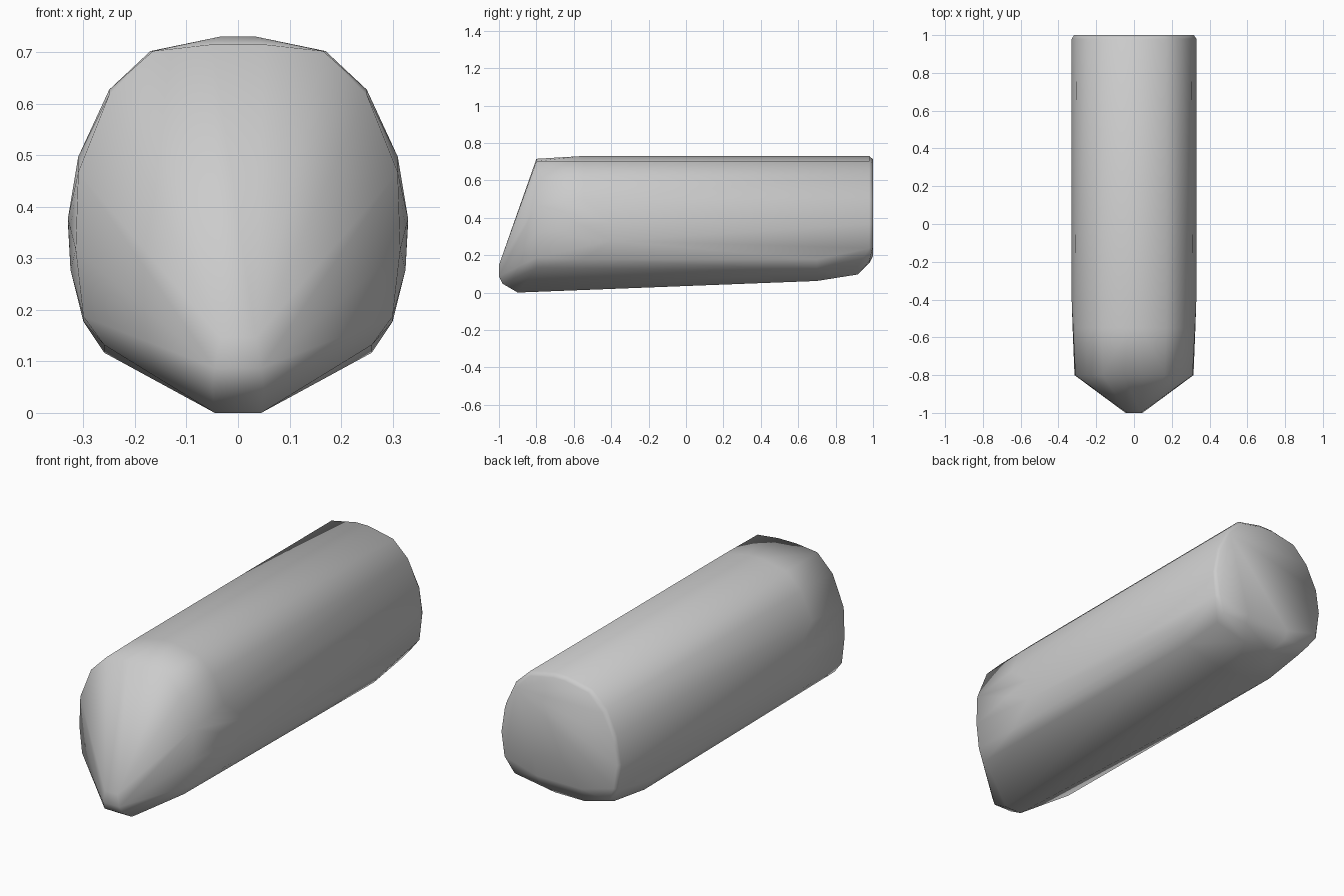
import bpy, bmesh

# Half cross-sections (x, z) placed along y; each is mirrored in x
sections = [
    # nose tip
    (-1.00, [(0.035, 0.15), (0.045, 0.09)]),
    (-0.98, [(0.05, 0.05)]),
    (-0.90, [(0.045, 0.003)]),
    # front shoulder
    (-0.80, [(0.05, 0.718), (0.165, 0.705), (0.25, 0.62), (0.31, 0.47), (0.315, 0.32), (0.30, 0.19), (0.26, 0.135)]),
    # start of the full barrel
    (-0.55, [(0.035, 0.733), (0.17, 0.705), (0.25, 0.63), (0.31, 0.50), (0.325, 0.36), (0.30, 0.18)]),
    (-0.40, [(0.33, 0.38), (0.325, 0.28)]),
    # keel rising toward the back
    (0.70, [(0.05, 0.065), (0.26, 0.12), (0.30, 0.18)]),
    (0.92, [(0.08, 0.10), (0.25, 0.145)]),
    # rear rim
    (0.98, [(0.035, 0.733), (0.17, 0.705), (0.25, 0.63), (0.305, 0.51), (0.33, 0.37), (0.315, 0.24), (0.12, 0.16), (0.26, 0.17)]),
    (1.00, [(0.03, 0.715), (0.16, 0.69), (0.24, 0.61), (0.30, 0.49), (0.318, 0.37), (0.30, 0.25), (0.12, 0.20)]),
]

# Body: convex skin stretched over the sections
bm = bmesh.new()
for y, half in sections:
    for x, z in half:
        for side in (-1, 1):
            bm.verts.new((side * x, y, z))
hull = bmesh.ops.convex_hull(bm, input=bm.verts)
loose = [v for v in bm.verts if not v.link_faces]
bmesh.ops.delete(bm, geom=loose, context='VERTS')
bmesh.ops.recalc_face_normals(bm, faces=bm.faces)
low = min(v.co.z for v in bm.verts)
bmesh.ops.translate(bm, verts=bm.verts, vec=(0, 0, -low))
for face in bm.faces:
    face.smooth = True

mesh = bpy.data.meshes.new("rounded_body")
bm.to_mesh(mesh)
bm.free()
body = bpy.data.objects.new("rounded_body", mesh)
bpy.context.collection.objects.link(body)
